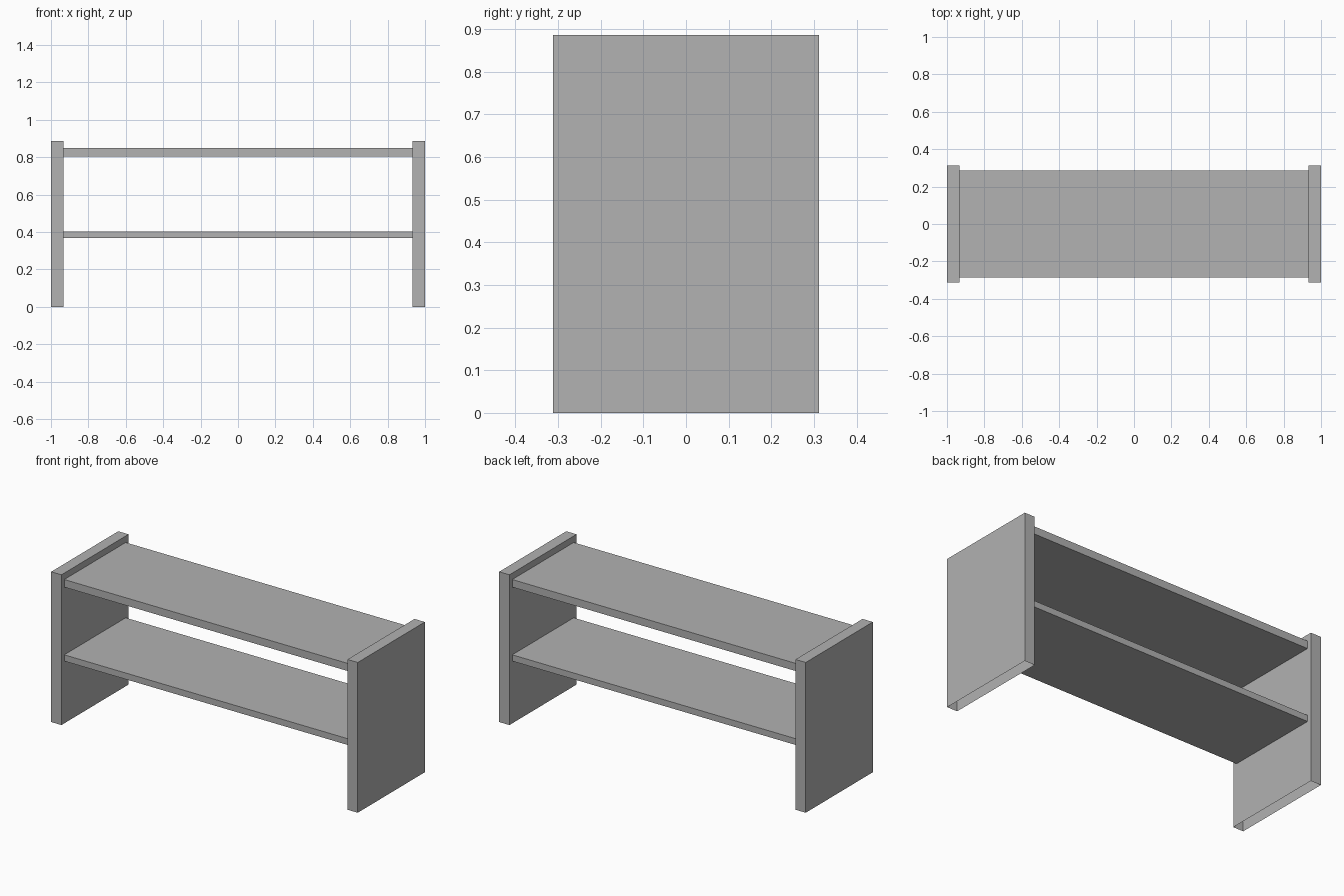
import bpy
import bmesh

default = bpy.data.objects.get("Cube")
if default:
    bpy.data.objects.remove(default, do_unlink=True)

# Single grey finish
GREY = (0.445, 0.445, 0.445, 1.0)
grey = bpy.data.materials.new("grey")
grey.use_nodes = True
grey.diffuse_color = GREY
grey.node_tree.nodes["Principled BSDF"].inputs["Base Color"].default_value = GREY

# Overall proportions
HALF_LENGTH = 1.0
INNER = 0.933
PANEL_DEPTH = 0.3125
SHELF_DEPTH = 0.286
HEIGHT = 0.886


def board(name, low, high, open_bottom=False):
    """Box between two corners, optionally hollow with no underside."""
    bm = bmesh.new()
    bmesh.ops.create_cube(bm, size=1)
    for v in bm.verts:
        for i in range(3):
            v.co[i] = high[i] if v.co[i] > 0 else low[i]
    bm.normal_update()
    if open_bottom:
        under = [f for f in bm.faces if f.normal.z < -0.5]
        bmesh.ops.delete(bm, geom=under, context="FACES_ONLY")
    mesh = bpy.data.meshes.new(name)
    bm.to_mesh(mesh)
    bm.free()
    mesh.materials.append(grey)
    obj = bpy.data.objects.new(name, mesh)
    bpy.context.collection.objects.link(obj)
    return obj


# Side panels, open underneath
for name, x0, x1 in (("left_panel", INNER, HALF_LENGTH),
                     ("right_panel", -HALF_LENGTH, -INNER)):
    board(name, (x0, -PANEL_DEPTH, 0), (x1, PANEL_DEPTH, HEIGHT), open_bottom=True)

# Shelves spanning between the panels
for name, z0, z1 in (("top_shelf", 0.803, 0.848),
                     ("lower_shelf", 0.367, 0.404)):
    board(name, (-INNER, -SHELF_DEPTH, z0), (INNER, SHELF_DEPTH, z1))
